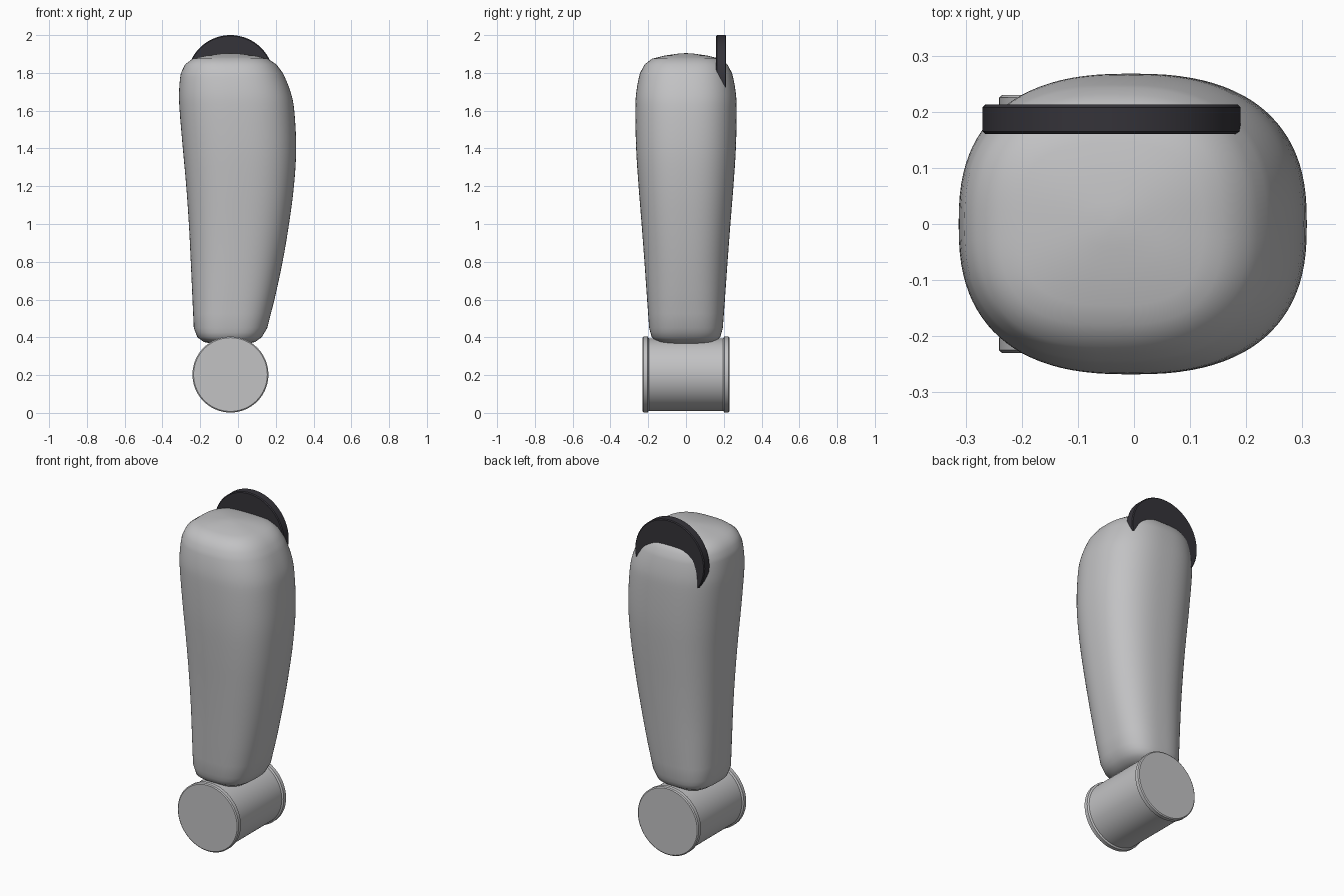
import bpy, bmesh, math

if "Cube" in bpy.data.objects:
    bpy.data.objects.remove(bpy.data.objects["Cube"])


def material(name, rgb):
    m = bpy.data.materials.new(name)
    m.diffuse_color = (*rgb, 1)
    m.use_nodes = True
    m.node_tree.nodes["Principled BSDF"].inputs["Base Color"].default_value = m.diffuse_color
    return m


grey = material("light grey", (0.54, 0.54, 0.55))
dark = material("charcoal", (0.035, 0.033, 0.041))


def finish(name, bm, mat, angle):
    bmesh.ops.recalc_face_normals(bm, faces=bm.faces)
    me = bpy.data.meshes.new(name)
    bm.to_mesh(me)
    bm.free()
    ob = bpy.data.objects.new(name, me)
    bpy.context.collection.objects.link(ob)
    me.materials.append(mat)
    bpy.context.view_layer.objects.active = ob
    ob.select_set(True)
    bpy.ops.object.shade_smooth_by_angle(angle=math.radians(angle))
    ob.select_set(False)
    return ob


def loft(bm, rings):
    rows = [[bm.verts.new(p) for p in ring] for ring in rings]
    n = len(rows[0])
    for a, b in zip(rows, rows[1:]):
        for i in range(n):
            j = (i + 1) % n
            bm.faces.new((a[i], a[j], b[j], b[i]))
    bm.faces.new(rows[0])
    bm.faces.new(rows[-1])


def lathe_y(name, profile, cx, cz, mat, steps=96):
    # (y, radius) profile spun around a y-directed axis
    bm = bmesh.new()
    loft(bm, [[(cx + r * math.cos(2 * math.pi * i / steps), y,
                cz + r * math.sin(2 * math.pi * i / steps)) for i in range(steps)]
              for y, r in profile])
    return finish(name, bm, mat, 30)


# Limb shell: z, left x, right x, half depth, cross-section squareness
SECTIONS = [
    (0.362, -0.05, -0.03, 0.01, 2.8), (0.365, -0.13, 0.05, 0.10, 2.8),
    (0.375, -0.18, 0.09, 0.15, 2.8), (0.40, -0.215, 0.125, 0.181, 2.8),
    (0.45, -0.234, 0.155, 0.195, 2.7), (0.60, -0.241, 0.193, 0.206, 2.6),
    (0.80, -0.250, 0.236, 0.220, 2.5), (1.00, -0.260, 0.270, 0.235, 2.5),
    (1.20, -0.274, 0.296, 0.251, 2.5), (1.40, -0.292, 0.308, 0.264, 2.5),
    (1.60, -0.309, 0.298, 0.268, 2.5), (1.70, -0.312, 0.278, 0.263, 2.5),
    (1.80, -0.302, 0.237, 0.243, 2.5), (1.845, -0.280, 0.203, 0.219, 2.6),
    (1.875, -0.240, 0.158, 0.180, 2.8), (1.892, -0.17, 0.09, 0.11, 2.8),
    (1.902, -0.09, 0.01, 0.04, 2.5), (1.904, -0.05, -0.03, 0.01, 2.2),
]


def spline(a, b, c, d, t):
    return [0.5 * (2 * q + (r - p) * t + (2 * p - 5 * q + 4 * r - s) * t * t
                   + (3 * q - p - 3 * r + s) * t ** 3) for p, q, r, s in zip(a, b, c, d)]


def oval(z, left, right, hy, n, steps=96):
    pts = []
    for i in range(steps):
        c, s = math.cos(2 * math.pi * i / steps), math.sin(2 * math.pi * i / steps)
        pts.append(((left + right) / 2 + (right - left) / 2 * math.copysign(abs(c) ** (2 / n), c),
                    hy * math.copysign(abs(s) ** (2 / n), s), z))
    return pts


rings = []
last = len(SECTIONS) - 1
for k in range(last):
    # plain interpolation on the caps and near them, smooth spline along the shaft
    for t in (0, 0.25, 0.5, 0.75):
        a, b, c, d = (SECTIONS[min(max(k + o, 0), last)] for o in (-1, 0, 1, 2))
        if 4 < k < 12:
            sec = spline(a, b, c, d, t)
        else:
            sec = [p + (q - p) * t for p, q in zip(b, c)] if t in (0, 0.5) else None
        if sec:
            rings.append(oval(*sec))
rings.append(oval(*SECTIONS[-1]))
bm = bmesh.new()
loft(bm, rings)
finish("limb_shell", bm, grey, 50)

# Lower joint drum with a rim at each end
half = [(0.23, 0.195), (0.225, 0.201), (0.203, 0.201), (0.197, 0.192)]
lathe_y("lower_joint", [(-y, r) for y, r in half] + half[::-1], -0.04, 0.203, grey)

# Upper joint disc, mostly sunk in the shell
lathe_y("upper_disc", [(0.16, 0.225), (0.165, 0.23), (0.208, 0.23), (0.213, 0.225)],
        -0.04, 1.77, dark)
